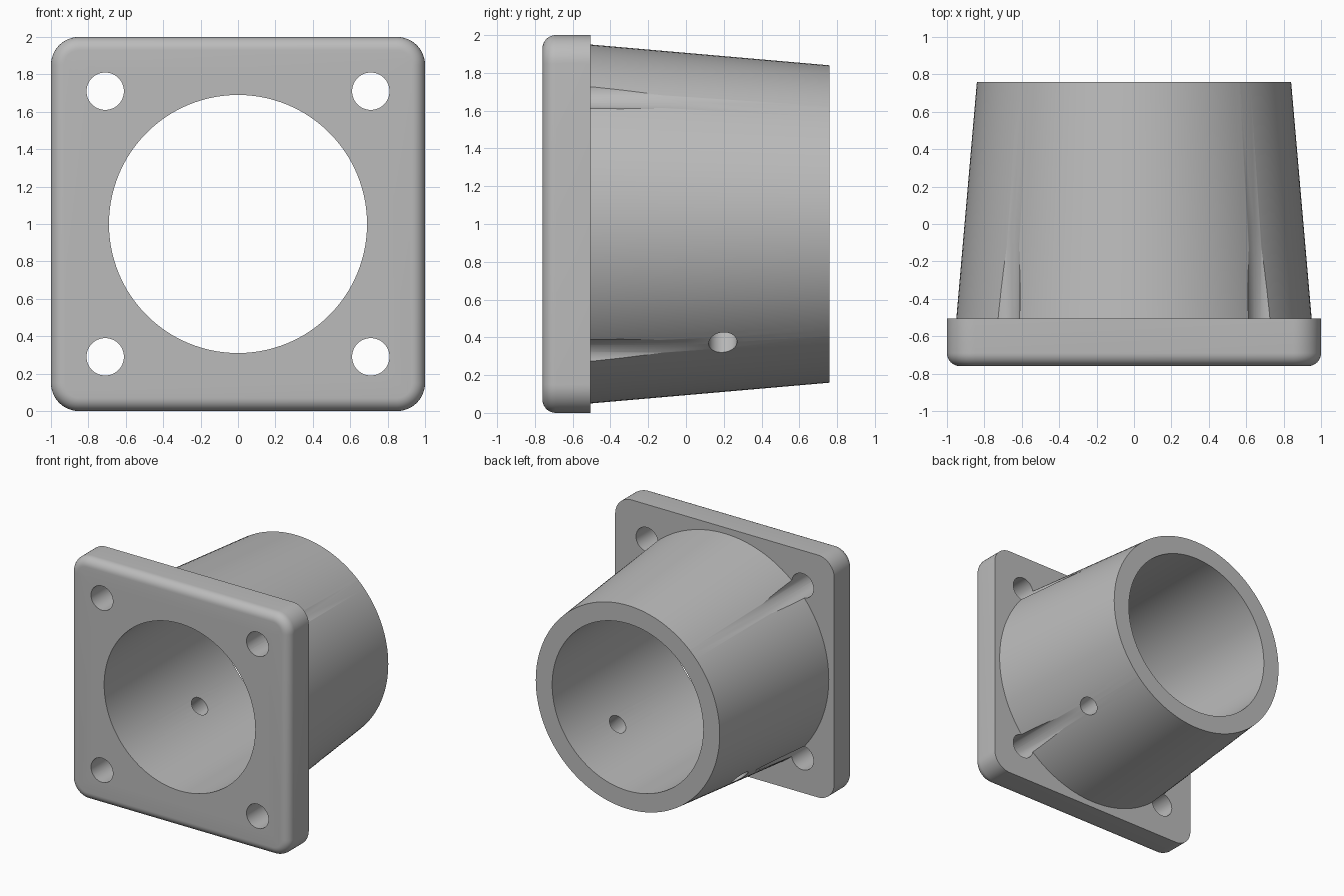
import bpy, bmesh, math
from mathutils import Matrix, Vector

if "Cube" in bpy.data.objects:
    bpy.data.objects.remove(bpy.data.objects["Cube"])

FRONT, FLANGE_BACK, BACK = -0.76, -0.505, 0.76
CENTRE = Vector((0, 0, 1))
ALONG_Y = Matrix.Rotation(-math.pi / 2, 4, "X")

grey = bpy.data.materials.new("light grey")
grey.use_nodes = True
grey.diffuse_color = (0.5, 0.5, 0.5, 1)
grey.node_tree.nodes["Principled BSDF"].inputs["Base Color"].default_value = (0.5, 0.5, 0.5, 1)


def add_object(name, bm):
    mesh = bpy.data.meshes.new(name)
    bm.to_mesh(mesh)
    bm.free()
    mesh.materials.append(grey)
    obj = bpy.data.objects.new(name, mesh)
    bpy.context.collection.objects.link(obj)
    return obj


def cylinder(name, r1, r2, length, matrix, sides):
    bm = bmesh.new()
    bmesh.ops.create_cone(bm, cap_ends=True, segments=sides, radius1=r1,
                          radius2=r2, depth=length, matrix=matrix)
    return add_object(name, bm)


def y_cylinder(name, r1, r2, x, z, y1, y2, sides):
    place = Matrix.Translation((x, (y1 + y2) / 2, z)) @ ALONG_Y
    return cylinder(name, r1, r2, y2 - y1, place, sides)


def combine(target, other, operation):
    other.hide_render = True
    mod = target.modifiers.new(operation, "BOOLEAN")
    mod.operation = operation
    mod.solver = "EXACT"
    mod.object = other
    bpy.context.view_layer.objects.active = target
    bpy.ops.object.modifier_apply(modifier=mod.name)
    bpy.data.objects.remove(other)


# Square flange with round corners and a softened front rim
bm = bmesh.new()
depth = FLANGE_BACK - FRONT
bmesh.ops.create_cube(bm, size=1, matrix=Matrix.Translation((0, FRONT + depth / 2, 1))
                      @ Matrix.Diagonal((2, depth, 2, 1)))
corners = [e for e in bm.edges if abs(e.verts[0].co.y - e.verts[1].co.y) > 0.1]
bmesh.ops.bevel(bm, geom=corners, offset=0.15, segments=12, profile=0.5, affect="EDGES")
rim = [e for e in bm.edges if all(abs(v.co.y - FRONT) < 1e-4 for v in e.verts)]
bmesh.ops.bevel(bm, geom=rim, offset=0.07, segments=8, profile=0.5, affect="EDGES")
body = add_object("flanged_socket", bm)

# Tapered sleeve, joined into the flange
slope = (0.95 - 0.84) / (BACK - FLANGE_BACK)
sleeve = y_cylinder("sleeve", 0.95 + slope * 0.1, 0.84, 0, 1, FLANGE_BACK - 0.1, BACK, 128)
combine(body, sleeve, "UNION")

# Straight bore
combine(body, y_cylinder("bore_cutter", 0.69, 0.69, 0, 1, -1, 1, 128), "DIFFERENCE")

# Corner bolt holes, which also groove the sleeve
for x in (-0.71, 0.71):
    for z in (0.29, 1.71):
        combine(body, y_cylinder("bolt_cutter", 0.1, 0.1, x, z, -1, 0.5, 48), "DIFFERENCE")

# Radial side holes through the lower left and lower right of the sleeve
for side in (-1, 1):
    direction = Vector((side, 0, -1)).normalized()
    place = (Matrix.Translation(CENTRE + direction * 0.8 + Vector((0, 0.195, 0)))
             @ direction.to_track_quat("Z", "Y").to_matrix().to_4x4())
    combine(body, cylinder("side_cutter", 0.075, 0.075, 0.6, place, 40), "DIFFERENCE")

bpy.ops.object.select_all(action="DESELECT")
body.select_set(True)
bpy.context.view_layer.objects.active = body
bpy.ops.object.shade_smooth_by_angle(angle=math.radians(30))
